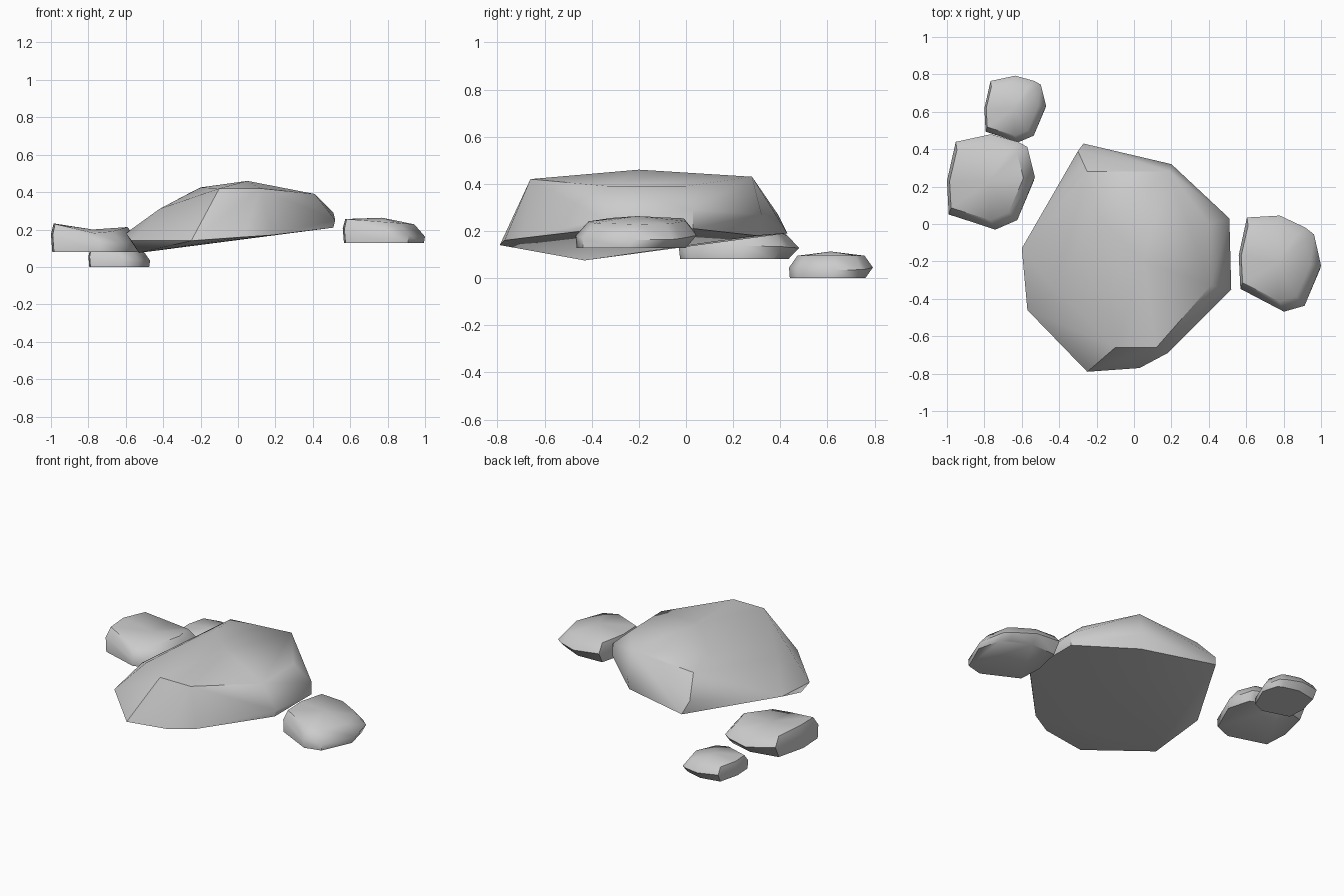
import bpy
import bmesh
import math

cube = bpy.data.objects.get("Cube")
if cube:
    bpy.data.objects.remove(cube, do_unlink=True)

# One plain grey for all of the stone
stone = bpy.data.materials.new("stone_grey")
stone.use_nodes = True
grey = (0.6, 0.6, 0.6, 1)
stone.diffuse_color = grey
stone.node_tree.nodes["Principled BSDF"].inputs["Base Color"].default_value = grey


def finish(name, bm, crease):
    """Turn a bmesh into a smooth shaded stone with sharp creases."""
    bmesh.ops.recalc_face_normals(bm, faces=bm.faces[:])
    mesh = bpy.data.meshes.new(name)
    bm.to_mesh(mesh)
    bm.free()
    mesh.materials.append(stone)
    for face in mesh.polygons:
        face.use_smooth = True
    mesh.set_sharp_from_angle(angle=math.radians(crease))
    rock = bpy.data.objects.new(name, mesh)
    bpy.context.scene.collection.objects.link(rock)
    return rock


# Large boulder: hull around its crown, shoulders and base
crown = [(.19, .28, .43), (.05, -.2, .46), (-.2, .05, .425), (-.1, -.66, .42),
         (.12, -.66, .42), (.41, -.33, .39), (.4, 0, .39), (-.25, .28, .4)]
shoulders = [(-.3, .39, .27), (.2, .32, .27), (.51, .03, .29), (.52, -.35, .25),
             (-.42, -.35, .31), (-.22, -.76, .2)]
base = [(-.53, -.43, .075), (-.57, -.46, .14), (-.6, -.13, .18), (-.25, -.79, .14),
        (.03, -.77, .16), (.18, -.69, .17), (.51, -.35, .21), (.51, .03, .21),
        (.2, .3, .18), (-.27, .43, .19)]
bm = bmesh.new()
for point in crown + shoulders + base:
    bm.verts.new(point)
hull = bmesh.ops.convex_hull(bm, input=bm.verts[:])
unused = [v for v in hull["geom_interior"] if isinstance(v, bmesh.types.BMVert)]
bmesh.ops.delete(bm, geom=unused, context='VERTS')
finish("large_boulder", bm, 40)

# Small stones share one outline, stacked as base, waist and rim rings
outline = [(-.8, .84), (0, 1), (.62, .84), (.83, .73), (1, .1),
           (.6, -.8), (.1, -1), (-.96, -.68), (-1, .02)]


def small_stone(name, centre, half, height, shear=0, tilt=0, dip=0):
    def place(x, y, z):
        return (centre[0] + half[0] * x,
                centre[1] + half[1] * (y - shear * x),
                centre[2] + height * z - tilt * x * z + dip * x * x * z)

    bm = bmesh.new()
    rings = [
        [bm.verts.new(place(x * .97, y * .9 - .08, 0)) for x, y in outline],
        [bm.verts.new(place(x, y, .4 - .1 * x)) for x, y in outline],
        [bm.verts.new(place(x * .84 - .1, y * .8, .84)) for x, y in outline],
    ]
    cap = bm.verts.new(place(-.05, 0, 1))
    count = len(outline)
    bm.faces.new(rings[0])
    for i in range(count):
        j = (i + 1) % count
        for low, high in zip(rings, rings[1:]):
            bm.faces.new((low[i], low[j], high[j], high[i]))
        bm.faces.new((rings[-1][i], rings[-1][j], cap))
    return finish(name, bm, 50)


small_stone("upper_left_stone", (-.765, .225, .08), (.235, .255), .12, dip=.07)
small_stone("back_stone", (-.635, .615, 0), (.165, .178), .113)
small_stone("side_stone", (.78, -.21, .127), (.22, .255), .135, shear=.15, tilt=.02)
